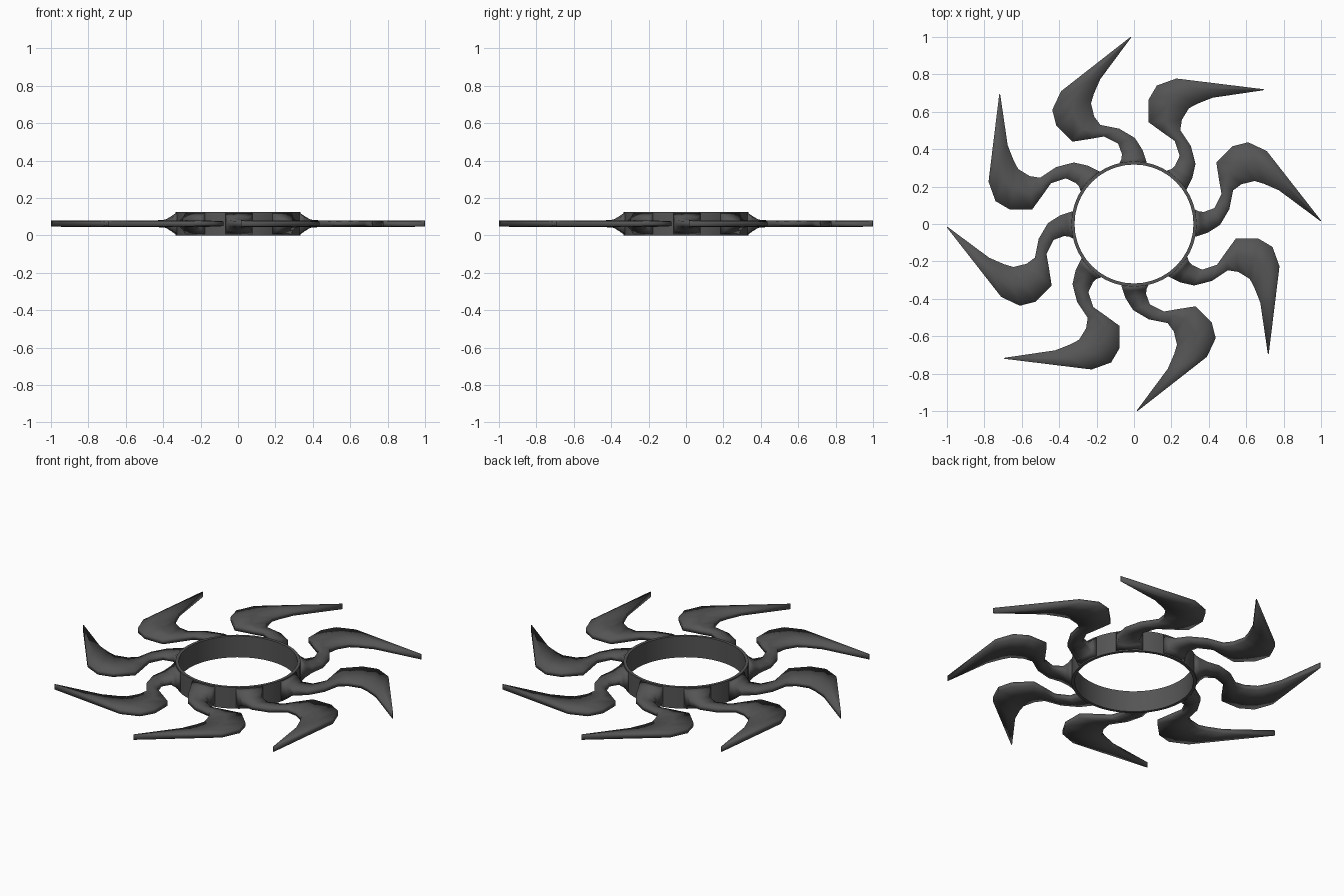
import bpy, bmesh, math
from mathutils import Matrix

if "Cube" in bpy.data.objects:
    bpy.data.objects.remove(bpy.data.objects["Cube"])

MID = 0.0625  # mid height of the whole ornament

metal = bpy.data.materials.new("dark_grey_metal")
metal.diffuse_color = (0.09, 0.09, 0.09, 1)
metal.use_nodes = True
metal.node_tree.nodes["Principled BSDF"].inputs["Base Color"].default_value = metal.diffuse_color


def finish(bm, name):
    bmesh.ops.recalc_face_normals(bm, faces=bm.faces)
    for f in bm.faces:
        f.smooth = True
    me = bpy.data.meshes.new(name)
    bm.to_mesh(me)
    bm.free()
    me.materials.append(metal)
    ob = bpy.data.objects.new(name, me)
    bpy.context.collection.objects.link(ob)
    return ob


# Centre ring: rectangular band swept round z
bm = bmesh.new()
N = 40
profile = [(0.318, 0), (0.335, 0), (0.335, 2 * MID), (0.318, 2 * MID)]
loops = []
for i in range(N):
    a = 2 * math.pi * i / N
    loops.append([bm.verts.new((r * math.cos(a), r * math.sin(a), z)) for r, z in profile])
for i in range(N):
    p, q = loops[i], loops[(i + 1) % N]
    for k in range(4):
        bm.faces.new((p[k], p[(k + 1) % 4], q[(k + 1) % 4], q[k]))
ring = finish(bm, "centre_ring")
bpy.context.view_layer.objects.active = ring
ring.select_set(True)
bpy.ops.object.shade_smooth_by_angle(angle=math.radians(40))

# Flame blade stations: outer x, y, inner x, y, half height at edge, at ridge
stations = [
    (0.326, 0.078, 0.328, -0.068, 0.056, 0.061),
    (0.350, 0.066, 0.358, -0.058, 0.034, 0.042),
    (0.375, 0.065, 0.395, -0.046, 0.017, 0.022),
    (0.430, 0.085, 0.460, -0.005, 0.013, 0.017),
    (0.468, 0.160, 0.510, 0.080, 0.013, 0.017),
    (0.455, 0.235, 0.530, 0.180, 0.013, 0.017),
    (0.440, 0.330, 0.575, 0.213, 0.013, 0.017),
    (0.525, 0.415, 0.645, 0.230, 0.013, 0.017),
    (0.610, 0.437, 0.695, 0.215, 0.013, 0.017),
    (0.710, 0.390, 0.775, 0.180, 0.013, 0.017),
    (1.000, 0.019, 0.997, 0.015, 0.015, 0.016),
]


def blade(index):
    bm = bmesh.new()
    loops = []
    for ox, oy, ix, iy, e, h in stations:
        mx, my = (ox + ix) / 2, (oy + iy) / 2
        pts = [(ox, oy, e), (mx, my, h), (ix, iy, e),
               (ix, iy, -e), (mx, my, -h), (ox, oy, -e)]
        loops.append([bm.verts.new((x, y, MID + z)) for x, y, z in pts])
    for p, q in zip(loops, loops[1:]):
        for k in range(6):
            bm.faces.new((p[k], p[(k + 1) % 6], q[(k + 1) % 6], q[k]))
    bm.faces.new(loops[0])
    bm.faces.new(loops[-1])
    bm.transform(Matrix.Rotation(index * math.pi / 4, 4, 'Z'))
    finish(bm, f"flame_blade_{index + 1}")


# Eight blades round the ring
for i in range(8):
    blade(i)
